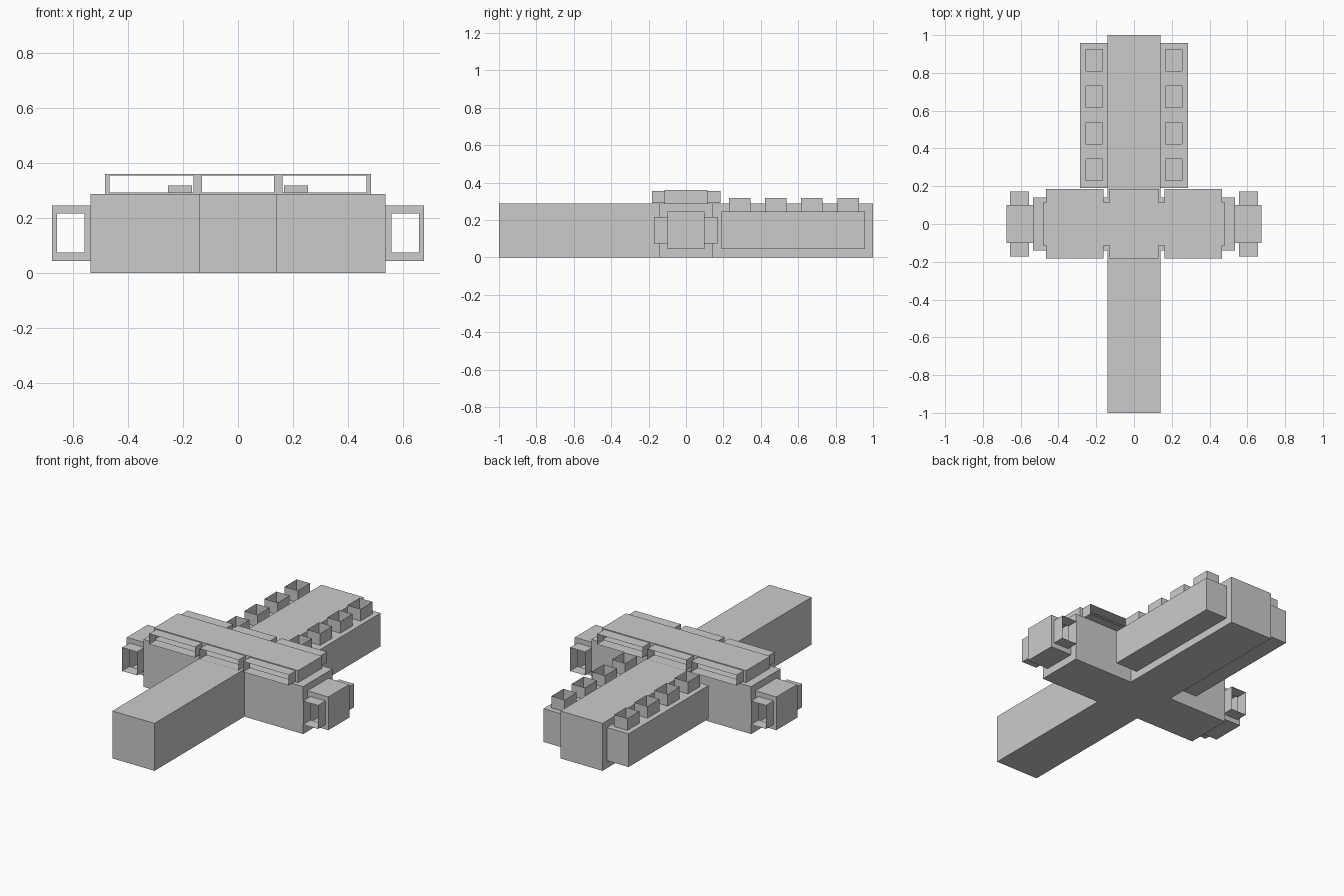
import bpy, bmesh
from mathutils import Vector

if "Cube" in bpy.data.objects:
    bpy.data.objects.remove(bpy.data.objects["Cube"])


def finish(name, bm):
    bmesh.ops.remove_doubles(bm, verts=bm.verts, dist=1e-5)
    bmesh.ops.recalc_face_normals(bm, faces=bm.faces)
    mesh = bpy.data.meshes.new(name)
    bm.to_mesh(mesh)
    bm.free()
    obj = bpy.data.objects.new(name, mesh)
    bpy.context.collection.objects.link(obj)
    return obj


def ported_box(name, us, vs, ends, to_xyz):
    """Box on a u/v grid. Each end is (w, mouth w, hole cells);
    hole cells become open-ended ducts reaching out to the mouth."""
    bm = bmesh.new()

    def quad(*pts):
        bm.faces.new([bm.verts.new(to_xyz(*p)) for p in pts])

    for w, mouth, holes in ends:
        for i, (a, b) in enumerate(zip(us, us[1:])):
            for j, (c, d) in enumerate(zip(vs, vs[1:])):
                ring = [(a, c), (b, c), (b, d), (a, d)]
                if (i, j) in holes:
                    for p, q in zip(ring, ring[1:] + ring[:1]):
                        quad((*p, w), (*q, w), (*q, mouth), (*p, mouth))
                else:
                    quad(*[(*p, w) for p in ring])
    lo, hi = ends[0][0], ends[1][0]
    for a, b in zip(us, us[1:]):
        for v in (vs[0], vs[-1]):
            quad((a, v, lo), (b, v, lo), (b, v, hi), (a, v, hi))
    for c, d in zip(vs, vs[1:]):
        for u in (us[0], us[-1]):
            quad((u, c, lo), (u, d, lo), (u, d, hi), (u, c, hi))
    return finish(name, bm)


# Cross-shaped hull: long spine with two side arms
S, A, L, H = 0.141, 0.535, 1.0, 0.287
outline = [(S, -L), (S, -S), (A, -S), (A, S), (S, S), (S, L),
           (-S, L), (-S, S), (-A, S), (-A, -S), (-S, -S), (-S, -L)]
bm = bmesh.new()
base = bm.faces.new([bm.verts.new((x, y, 0)) for x, y in outline])
top = bmesh.ops.extrude_face_region(bm, geom=[base], use_keep_orig=True)["geom"]
bmesh.ops.translate(bm, vec=(0, 0, H),
                    verts=[g for g in top if isinstance(g, bmesh.types.BMVert)])
finish("cross_hull", bm)

# Wide deck on top with three open ducts through front and back
along_y = lambda u, v, w: Vector((u, w, v))
ducts = {(1, 1), (3, 1), (5, 1)}
ported_box("top_deck", [-.483, -.467, -.162, -.13, .13, .162, .467, .483],
           [H, .292, .355, .36],
           [(-.115, -.182, ducts), (.115, .185, ducts)], along_y)

for side, s in (("right", 1), ("left", -1)):
    # Engine pod on the arm tip, open front to back
    ported_box(side + "_engine_pod", [s * x for x in (.535, .556, .656, .675)],
               [.045, .075, .217, .246],
               [(-.1, -.172, {(1, 1)}), (.1, .172, {(1, 1)})], along_y)
    # Rear sponson with four open-topped stacks
    ys = [.19]
    for k in range(4):
        ys += [.23 + .193 * k, .345 + .193 * k]
    ys.append(.957)
    stacks = {(1, j) for j in (1, 3, 5, 7)}
    ported_box(side + "_rear_sponson", [s * x for x in (S, .166, .254, .285)], ys,
               [(.045, .045, set()), (.246, .318, stacks)],
               lambda u, v, w: Vector((u, v, w)))
